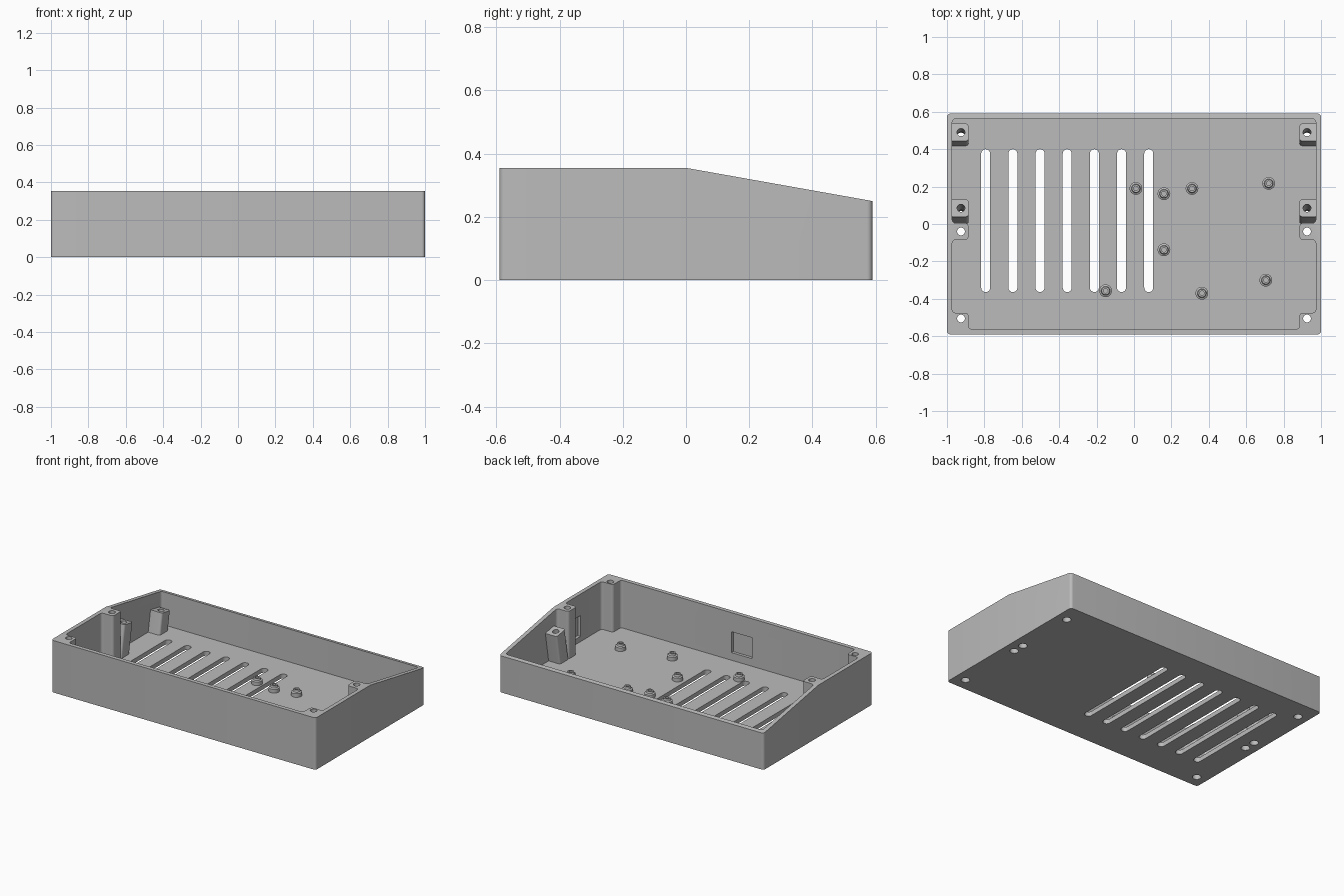
import bpy, bmesh, math
from mathutils import Matrix, Vector

if "Cube" in bpy.data.objects:
    bpy.data.objects.remove(bpy.data.objects["Cube"])

HEIGHT, WALL_TOP_BACK, FLOOR = 0.355, 0.25, 0.03
HALF_X, HALF_Y, WALL = 1.0, 0.59, 0.028
SLOPE = math.atan2(HEIGHT - WALL_TOP_BACK, HALF_Y)
POST_X, HOLE_X = 0.885, 0.925

grey = bpy.data.materials.new("plain grey plastic")
grey.use_nodes = True
grey.diffuse_color = (0.5, 0.5, 0.5, 1)
grey.node_tree.nodes["Principled BSDF"].inputs["Base Color"].default_value = (0.5, 0.5, 0.5, 1)


def rounded(points, r, steps=6):
    """Round every corner of a closed outline."""
    out = []
    for i, p in enumerate(points):
        p = Vector(p)
        a = p + (Vector(points[i - 1]) - p).normalized() * r
        b = p + (Vector(points[(i + 1) % len(points)]) - p).normalized() * r
        centre = a + b - p
        for k in range(steps + 1):
            t = math.pi / 2 * k / steps
            out.append(centre + (a - centre) * math.cos(t) + (b - centre) * math.sin(t))
    return out


def rect(x0, x1, y0, y1):
    return [(x0, y0), (x1, y0), (x1, y1), (x0, y1)]


def circle(r, n=24):
    return [(r * math.cos(math.tau * i / n), r * math.sin(math.tau * i / n)) for i in range(n)]


def prism(bm, outline, z0, z1, matrix=Matrix()):
    """Extrude a flat outline between two heights."""
    verts = [bm.verts.new(matrix @ Vector((p[0], p[1], z0))) for p in outline]
    face = bm.faces.new(verts)
    up = matrix.to_3x3() @ Vector((0, 0, z1 - z0))
    new = bmesh.ops.extrude_face_region(bm, geom=[face])["geom"]
    bmesh.ops.translate(bm, vec=up, verts=[v for v in new if isinstance(v, bmesh.types.BMVert)])


def make(name, bm):
    bmesh.ops.recalc_face_normals(bm, faces=bm.faces)
    mesh = bpy.data.meshes.new(name)
    bm.to_mesh(mesh)
    bm.free()
    mesh.materials.append(grey)
    obj = bpy.data.objects.new(name, mesh)
    bpy.context.collection.objects.link(obj)
    return obj


def combine(target, bm, operation):
    """Apply a boolean with a temporary helper."""
    helper = make("helper", bm)
    helper.hide_render = True
    mod = target.modifiers.new("boolean", "BOOLEAN")
    mod.operation, mod.solver, mod.object = operation, "EXACT", helper
    bpy.context.view_layer.objects.active = target
    bpy.ops.object.modifier_apply(modifier=mod.name)
    bpy.data.objects.remove(helper)


def smooth(obj):
    bpy.ops.object.select_all(action="DESELECT")
    obj.select_set(True)
    bpy.context.view_layer.objects.active = obj
    bpy.ops.object.shade_smooth_by_angle(angle=math.radians(25))


# Outer block with the back half of the top sloping down
bm = bmesh.new()
prism(bm, rounded(rect(-HALF_X, HALF_X, -HALF_Y, HALF_Y), 0.018), 0, HEIGHT)
bmesh.ops.bisect_plane(bm, geom=bm.verts[:] + bm.edges[:] + bm.faces[:],
                       plane_co=(0, 0, HEIGHT),
                       plane_no=(0, math.sin(SLOPE), math.cos(SLOPE)), clear_outer=True)
bmesh.ops.holes_fill(bm, edges=[e for e in bm.edges if e.is_boundary])
case = make("enclosure_case", bm)

# Cavity, leaving the corner and middle screw posts standing
ix, iy = HALF_X - WALL, HALF_Y - WALL
half = [(ix, iy), (ix, 0.005), (POST_X, 0.005), (POST_X, -0.085), (ix, -0.085),
        (ix, -0.475), (POST_X, -0.475), (POST_X, -iy)]
bm = bmesh.new()
prism(bm, rounded(half + [(-x, y) for x, y in reversed(half)], 0.018), FLOOR, HEIGHT + 0.1)
combine(case, bm, "DIFFERENCE")

# Leaning posts, square to the sloping top: (y, z) of each top centre
leaning = [(0.085, 0.24), (0.49, 0.165)]
frames = [(Matrix.Translation((s * HOLE_X, y, z)) @ Matrix.Rotation(-SLOPE, 4, "X"), z)
          for s in (-1, 1) for y, z in leaning]
for frame, z in frames:
    side = 1 if frame.translation.x > 0 else -1
    xs = sorted((side * (POST_X - HOLE_X), side * (0.985 - HOLE_X)))
    bm = bmesh.new()
    prism(bm, rounded(rect(xs[0], xs[1], -0.047, 0.047), 0.014), 0.015 - z, 0, frame)
    combine(case, bm, "UNION")

# Screw holes with wider mouths underneath
for radius, is_mouth in ((0.021, False), (0.027, True)):
    bm = bmesh.new()
    for s in (-1, 1):
        for y in (-0.505, -0.04):
            prism(bm, circle(radius), -0.05, 0.06 if is_mouth else HEIGHT + 0.05,
                  Matrix.Translation((s * HOLE_X, y, 0)))
    for frame, z in frames:
        prism(bm, circle(radius), -z - 0.05, 0.06 - z if is_mouth else 0.03, frame)
    combine(case, bm, "DIFFERENCE")

# Ventilation slots through the floor
bm = bmesh.new()
for i in range(7):
    x = -0.793 + 0.1453 * i
    prism(bm, rounded(rect(x - 0.024, x + 0.024, -0.364, 0.4), 0.0238), -0.05, FLOOR + 0.02)
combine(case, bm, "DIFFERENCE")

# Shallow square pockets inside the front wall and the left wall
bm = bmesh.new()
prism(bm, rect(-0.104, 0.05, -iy - 0.02, -iy + 0.02), 0.082, 0.225)
prism(bm, rect(ix - 0.02, ix + 0.02, -0.25, -0.11), 0.066, 0.208)
combine(case, bm, "DIFFERENCE")
smooth(case)

# Circuit board standoffs, turned from one profile
profile = [(0, 0.036), (0.012, 0.036), (0.012, 0.073), (0.021, 0.073),
           (0.024, 0.06), (0.034, 0.055), (0.034, 0.02), (0, 0.02)]
spots = [(0.01, 0.19), (0.16, 0.162), (0.31, 0.19), (0.72, 0.217),
         (0.16, -0.138), (-0.152, -0.357), (0.363, -0.37), (0.705, -0.30)]
for i, (x, y) in enumerate(spots):
    bm = bmesh.new()
    verts = [bm.verts.new((r, 0, z)) for r, z in profile]
    edges = [bm.edges.new(pair) for pair in zip(verts, verts[1:])]
    bmesh.ops.spin(bm, geom=verts + edges, cent=(0, 0, 0), axis=(0, 0, 1),
                   angle=math.tau, steps=24)
    bmesh.ops.remove_doubles(bm, verts=bm.verts, dist=0.0001)
    standoff = make(f"board_standoff_{i + 1}", bm)
    standoff.location = (x, y, 0)
    smooth(standoff)
